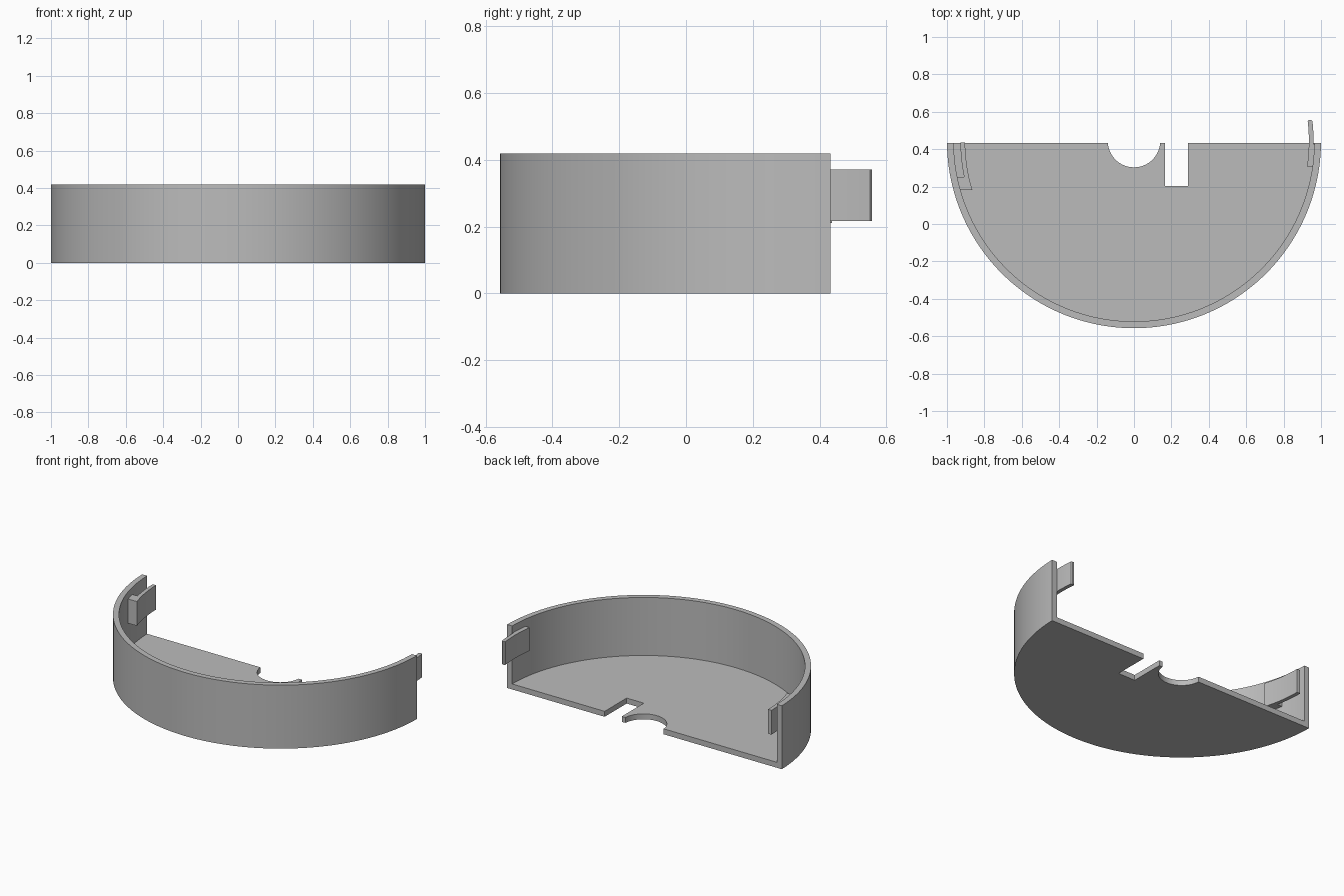
import bpy
import bmesh
import math

cube = bpy.data.objects.get("Cube")
if cube:
    bpy.data.objects.remove(cube, do_unlink=True)

CY = 0.443       # centre of the round wall
BACK = 0.432     # flat back plane
HEIGHT = 0.418
INNER = 0.964    # inside radius of the wall
FLOOR = 0.036

grey = bpy.data.materials.new("plain grey")
grey.use_nodes = True
grey.diffuse_color = (0.5, 0.5, 0.5, 1)
grey.node_tree.nodes["Principled BSDF"].inputs["Base Color"].default_value = (0.5, 0.5, 0.5, 1)


def extrude(name, outline, z0, z1):
    """Solid prism from a flat outline."""
    bm = bmesh.new()
    face = bm.faces.new([bm.verts.new((x, y, z0)) for x, y in outline])
    top = bmesh.ops.extrude_face_region(bm, geom=[face])
    moved = [v for v in top["geom"] if isinstance(v, bmesh.types.BMVert)]
    bmesh.ops.translate(bm, verts=moved, vec=(0, 0, z1 - z0))
    bmesh.ops.recalc_face_normals(bm, faces=bm.faces)
    mesh = bpy.data.meshes.new(name)
    bm.to_mesh(mesh)
    bm.free()
    obj = bpy.data.objects.new(name, mesh)
    bpy.context.collection.objects.link(obj)
    mesh.materials.append(grey)
    return obj


def front_arc(r, start, steps=96):
    """Arc below the centre, from the left end round to the right end."""
    a0, a1 = math.pi - start, 2 * math.pi + start
    return [(r * math.cos(a0 + (a1 - a0) * i / steps),
             CY + r * math.sin(a0 + (a1 - a0) * i / steps)) for i in range(steps + 1)]


def side_arc(side, r, y0, y1, steps=10):
    """Short arc along one side, from depth y0 to y1."""
    ys = [y0 + (y1 - y0) * i / steps for i in range(steps + 1)]
    return [(side * math.sqrt(r * r - (y - CY) ** 2), y) for y in ys]


def smooth(obj):
    bpy.ops.object.select_all(action="DESELECT")
    obj.select_set(True)
    bpy.context.view_layer.objects.active = obj
    bpy.ops.object.shade_smooth_by_angle(angle=math.radians(30))


# Half-round tray: solid half disc, hollowed and notched
tray = extrude("tray", front_arc(1.0, math.asin(BACK - CY)), 0, HEIGHT)
hollow = front_arc(INNER, 0) + [(INNER, 0.7), (-INNER, 0.7)]
pipe = front_arc(0.14, 0, 32) + [(0.14, 0.7), (-0.14, 0.7)]
slot = [(0.165, 0.203), (0.29, 0.203), (0.29, 0.7), (0.165, 0.7)]
cutters = [extrude("hollow_cutter", hollow, FLOOR, 1),
           extrude("pipe_notch_cutter", pipe, -0.5, 0.5),
           extrude("slot_cutter", slot, -0.5, 0.5)]
bpy.context.view_layer.objects.active = tray
for cutter in cutters:
    cutter.hide_render = True
    mod = tray.modifiers.new("cut", "BOOLEAN")
    mod.operation = "DIFFERENCE"
    mod.solver = "EXACT"
    mod.object = cutter
    bpy.ops.object.modifier_apply(modifier=mod.name)
    bpy.data.objects.remove(cutter, do_unlink=True)
smooth(tray)

# Curved tongue that sticks out past the back, with a softened tip
tongue = extrude("left_tongue",
                 side_arc(1, 0.935, 0.307, 0.551) + [(0.935, 0.557), (0.948, 0.557)]
                 + side_arc(1, 0.960, 0.551, 0.428) + side_arc(1, 0.968, 0.426, 0.307),
                 0.217, 0.37)
smooth(tongue)

# Hooked catch: an arm held off the wall by a root block
catch = extrude("right_catch",
                side_arc(-1, 0.903, 0.183, 0.437) + side_arc(-1, 0.928, 0.437, 0.25)
                + side_arc(-1, 0.968, 0.25, 0.183),
                0.21, 0.37)
smooth(catch)
